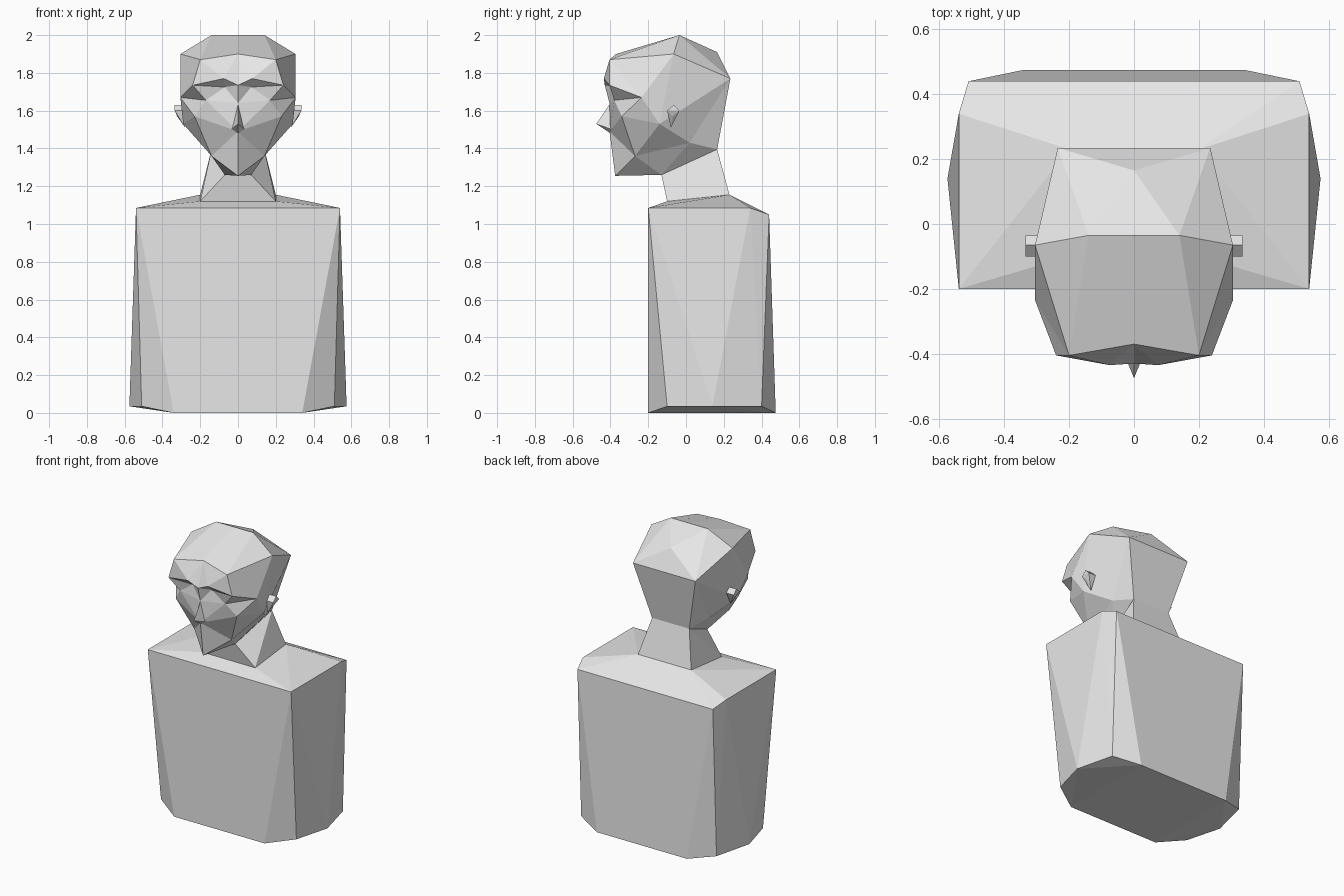
import bpy
import bmesh

cube = bpy.data.objects.get("Cube")
if cube:
    bpy.data.objects.remove(cube, do_unlink=True)

clay = bpy.data.materials.new("plain_grey")
clay.use_nodes = True
grey = (0.8, 0.8, 0.8, 1)
clay.diffuse_color = grey
clay.node_tree.nodes["Principled BSDF"].inputs["Base Color"].default_value = grey


def finish(bm, name):
    """Turn a bmesh into a flat-shaded object."""
    bmesh.ops.recalc_face_normals(bm, faces=bm.faces)
    mesh = bpy.data.meshes.new(name)
    bm.to_mesh(mesh)
    bm.free()
    mesh.materials.append(clay)
    obj = bpy.data.objects.new(name, mesh)
    bpy.context.collection.objects.link(obj)
    return obj


def hull(name, points, mirrored=True):
    """Convex block spanned by the points and, if wanted, their mirror images."""
    bm = bmesh.new()
    for x, y, z in points:
        bm.verts.new((x, y, z))
        if mirrored and x:
            bm.verts.new((-x, y, z))
    result = bmesh.ops.convex_hull(bm, input=bm.verts)
    loose = set(result["geom_interior"]) | set(result["geom_unused"])
    bmesh.ops.delete(bm, geom=[v for v in loose if isinstance(v, bmesh.types.BMVert)],
                     context="VERTS")
    return finish(bm, name)


# Torso: blocky chest with sloping shoulders and a chamfered base
neck_base = [(.2, -.1, 1.12), (.2, .23, 1.155)]
shoulders = [(.54, -.2, 1.085), (.54, .34, 1.085), (.51, .44, 1.05)]
base = [(.34, -.2, 0), (.51, -.1, .035), (.575, .14, .035),
        (.51, .4, .035), (.34, .475, 0)]
hull("torso", neck_base + shoulders + base)

# Neck: tapered block leaning up to the back of the skull
hull("neck", neck_base + [(.07, -.13, 1.26), (.14, .165, 1.395)])

# Head: landmarks of the left half, joined into facets and mirrored
landmarks = {
    "hairline": (0, -.37, 1.9),
    "crown_mid": (0, -.035, 2),
    "crown": (.14, -.035, 2),
    "back_top": (0, .165, 1.91),
    "skull_side": (.305, -.065, 1.9),
    "back_mid": (0, .235, 1.77),
    "back": (.235, .235, 1.77),
    "forehead": (.2, -.405, 1.87),
    "brow": (.075, -.435, 1.77),
    "brow_end": (.24, -.405, 1.735),
    "bridge": (0, -.43, 1.735),
    "temple": (.305, -.235, 1.67),
    "socket": (.07, -.385, 1.725),
    "under_eye": (.17, -.38, 1.655),
    "nose_root": (0, -.405, 1.64),
    "cheek": (.23, -.34, 1.57),
    "lip": (0, -.405, 1.49),
    "chin": (0, -.375, 1.255),
    "jaw": (.14, -.27, 1.36),
    "jaw_corner": (.29, -.14, 1.53),
    "jaw_back": (.19, .02, 1.43),
    "nape": (.14, .165, 1.395),
    "nape_mid": (0, .165, 1.395),
    "throat": (.07, -.13, 1.26),
    "throat_mid": (0, -.13, 1.26),
}
facets = [
    # Top and back of the skull
    "hairline forehead crown crown_mid",
    "forehead skull_side crown",
    "crown_mid crown back_top",
    "crown back back_top",
    "back_top back back_mid",
    "crown skull_side back",
    "back nape nape_mid back_mid",
    # Forehead and temples
    "hairline bridge brow",
    "hairline brow forehead",
    "forehead brow brow_end",
    "forehead brow_end temple",
    "forehead temple skull_side",
    # Side of the head
    "skull_side temple jaw_corner",
    "skull_side jaw_corner back",
    "back jaw_corner jaw_back",
    "back jaw_back nape",
    # Eye sockets
    "brow brow_end socket",
    "brow socket bridge",
    "brow_end under_eye socket",
    "brow_end temple under_eye",
    "socket under_eye nose_root",
    "socket nose_root bridge",
    # Cheeks and jaw
    "temple cheek under_eye",
    "temple jaw_corner cheek",
    "under_eye cheek lip",
    "under_eye lip nose_root",
    "cheek jaw lip",
    "cheek jaw_corner jaw",
    "jaw chin lip",
    # Underside
    "jaw_corner jaw_back jaw",
    "jaw_back throat jaw",
    "jaw throat chin",
    "chin throat throat_mid",
    "throat jaw_back nape",
    "throat nape nape_mid throat_mid",
]
bm = bmesh.new()
for side in (1, -1):
    verts = {n: bm.verts.new((side * x, y, z)) for n, (x, y, z) in landmarks.items()}
    for facet in facets:
        bm.faces.new([verts[n] for n in facet.split()])
bmesh.ops.remove_doubles(bm, verts=bm.verts, dist=.0005)
finish(bm, "head")

# Nose: slim wedge
hull("nose", [(0, -.4, 1.64), (0, -.475, 1.53), (.035, -.39, 1.5), (0, -.4, 1.48)])

# Ears: small peaked blocks tapering down to the jaw
for name, side in (("left_ear", 1), ("right_ear", -1)):
    rim = [(x * side, y, z) for x in (.28, .335)
           for y, z in ((-.1, 1.6), (-.065, 1.63), (-.035, 1.6))]
    lobe = [(.322 * side, -.07, 1.57), (.28 * side, -.08, 1.51)]
    hull(name, rim + lobe, mirrored=False)
